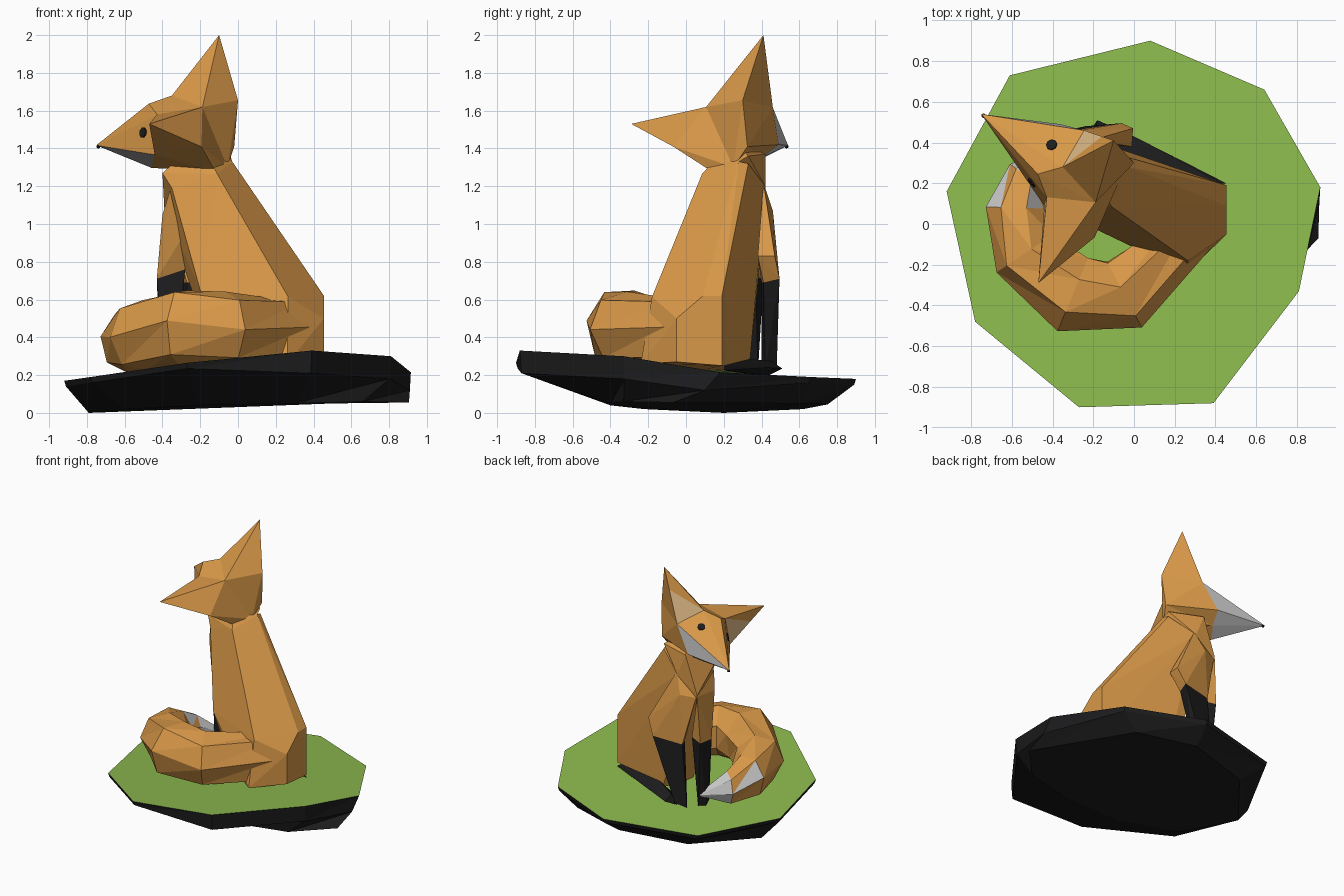
import bpy, bmesh, math
from mathutils import Vector

if "Cube" in bpy.data.objects:
    bpy.data.objects.remove(bpy.data.objects["Cube"])

def material(name, rgb):
    m = bpy.data.materials.new(name)
    m.diffuse_color = (*rgb, 1)
    m.use_nodes = True
    m.node_tree.nodes["Principled BSDF"].inputs["Base Color"].default_value = m.diffuse_color
    return m

ORANGE = material("orange fur", (0.69, 0.315, 0.065))
BLACK = material("black", (0.012, 0.012, 0.013))
WHITE = material("white fur", (0.72, 0.72, 0.72))
CREAM = material("inner ear", (0.78, 0.52, 0.26))
GREEN = material("grass", (0.26, 0.49, 0.075))

def finish(bm, name, mats):
    bmesh.ops.remove_doubles(bm, verts=bm.verts[:], dist=0.0005)
    bmesh.ops.recalc_face_normals(bm, faces=bm.faces[:])
    me = bpy.data.meshes.new(name)
    bm.to_mesh(me)
    bm.free()
    for m in mats:
        me.materials.append(m)
    ob = bpy.data.objects.new(name, me)
    bpy.context.collection.objects.link(ob)
    return ob

def hull(name, pts, mat):
    """Faceted convex block around a few points."""
    bm = bmesh.new()
    vs = [bm.verts.new(p) for p in pts]
    bmesh.ops.convex_hull(bm, input=vs)
    loose = [v for v in bm.verts if not v.link_faces]
    bmesh.ops.delete(bm, geom=loose, context='VERTS')
    return finish(bm, name, [mat])

def loft(name, rings, mats, pick):
    """Skin closed rings; pick(ring, side) gives the material index, -1/-2 rings are caps."""
    bm = bmesh.new()
    rows = [[bm.verts.new(p) for p in ring] for ring in rings]
    n = len(rows[0])
    for i in range(len(rows) - 1):
        for j in range(n):
            k = (j + 1) % n
            a, b, c, d = rows[i][j], rows[i][k], rows[i + 1][k], rows[i + 1][j]
            bm.faces.new((a, b, c)).material_index = pick(i, 2 * j)
            bm.faces.new((a, c, d)).material_index = pick(i, 2 * j + 1)
    bm.faces.new(rows[0]).material_index = pick(-1, 0)
    bm.faces.new(rows[-1]).material_index = pick(-2, 0)
    return finish(bm, name, mats)

# --- Ground slab: grass top over dark rock
top = [(0.08, 0.90, 0.18), (0.64, 0.66, 0.19), (0.915, 0.18, 0.215), (0.81, -0.33, 0.30),
       (0.39, -0.88, 0.33), (-0.27, -0.90, 0.265), (-0.78, -0.48, 0.19),
       (-0.92, 0.16, 0.17), (-0.61, 0.73, 0.17)]
mid = [(x * 0.99, y * 0.99, z - (0.12 if y < 0 < x else 0.03)) for x, y, z in top]
mid[2] = (0.91, 0.10, 0.12)
low = [(0.05, 0.75, 0.045), (0.50, 0.62, 0.05), (0.905, -0.07, 0.055), (0.66, -0.33, 0.06),
       (0.30, -0.40, 0.05), (-0.20, -0.40, 0.04), (-0.60, -0.22, 0.02),
       (-0.79, 0.20, 0.0), (-0.45, 0.62, 0.02)]
loft("ground_slab", [top, mid, low], [BLACK, GREEN], lambda i, s: 1 if i == -1 else 0)

# --- Torso: neck, hips and base points
hull("torso", [
    (-0.03, 0.28, 1.33), (-0.11, 0.085, 1.265), (-0.35, 0.16, 1.19), (-0.39, 0.42, 1.08),
    (-0.22, 0.42, 1.20), (-0.04, 0.33, 1.32),
    (0.455, 0.19, 0.62), (0.455, 0.09, 0.62), (0.265, -0.18, 0.615), (-0.20, -0.02, 0.65),
    (0.455, 0.19, 0.25), (0.455, -0.05, 0.27), (0.455, -0.05, 0.50), (0.26, -0.24, 0.26),
    (-0.10, 0.06, 0.22), (-0.03, 0.335, 0.24)], ORANGE)
hull("neck", [
    (-0.03, 0.28, 1.33), (-0.11, 0.085, 1.265), (-0.35, 0.16, 1.19), (-0.39, 0.42, 1.08),
    (-0.22, 0.42, 1.20), (-0.04, 0.33, 1.36), (-0.40, 0.20, 1.27), (-0.29, 0.42, 1.37),
    (-0.20, 0.25, 1.45)], ORANGE)

# --- Front legs: furry upper part and dark lower part share the wrist ring
wrist_a = [(-0.06, 0.495, 0.71), (-0.08, 0.41, 0.69), (-0.29, 0.46, 0.69), (-0.27, 0.40, 0.69)]
wrist_b = [(-0.41, 0.41, 0.71), (-0.43, 0.30, 0.71), (-0.28, 0.27, 0.76), (-0.31, 0.37, 0.72)]
legs = {
    "left": (wrist_a,
             [(-0.21, 0.41, 1.22), (-0.27, 0.46, 1.07), (-0.38, 0.42, 1.06),
              (-0.005, 0.47, 0.83), (-0.01, 0.38, 0.83)],
             [(-0.24, 0.48, 0.23), (-0.21, 0.42, 0.23), (-0.33, 0.46, 0.21), (-0.29, 0.40, 0.21)]),
    "right": (wrist_b,
              [(-0.36, 0.17, 1.18), (-0.39, 0.42, 1.07), (-0.30, 0.20, 0.92), (-0.40, 0.22, 1.05)],
              [(-0.41, 0.34, 0.20), (-0.37, 0.38, 0.20), (-0.33, 0.28, 0.20), (-0.38, 0.26, 0.20)])}
for side, (wrist, shoulder, paw) in legs.items():
    hull("front_leg_upper_" + side, shoulder + wrist, ORANGE)
    hull("front_leg_lower_" + side, wrist + paw, BLACK)

# --- Long hind foot lying beside the haunch
hull("hind_foot", [
    (0.45, 0.20, 0.225), (0.42, 0.20, 0.25), (-0.02, 0.34, 0.285), (0.0, 0.43, 0.24),
    (-0.18, 0.51, 0.235), (-0.23, 0.44, 0.20), (-0.19, 0.45, 0.275), (-0.08, 0.30, 0.21)], BLACK)

# --- Tail: rings swept round the body, white at the end
path = [((0.30, -0.03, 0.42), 0.12, 0.19), ((-0.05, -0.34, 0.45), 0.19, 0.195),
        ((-0.30, -0.345, 0.45), 0.20, 0.215), ((-0.53, -0.14, 0.41), 0.175, 0.19),
        ((-0.585, 0.08, 0.375), 0.145, 0.165), ((-0.52, 0.23, 0.33), 0.11, 0.12),
        ((-0.375, 0.37, 0.29), 0.012, 0.012)]
rings = []
for i, (c, w, h) in enumerate(path):
    c = Vector(c)
    t = Vector(path[min(i + 1, len(path) - 1)][0]) - Vector(path[max(i - 1, 0)][0])
    t.z = 0
    out = t.normalized().cross(Vector((0, 0, 1)))
    rings.append([c + out * w * math.cos(a) + Vector((0, 0, h * math.sin(a)))
                  for a in (2 * math.pi * (j + 0.25 * (i % 2) + 0.3) / 7 for j in range(7))])
loft("tail", rings, [ORANGE, WHITE],
     lambda i, s: 1 if i == 5 or i == -2 or (i == 4 and s % 4 == 0) else 0)

# --- Head: one half in place, mirrored across the tilted plane between the ears
normal = Vector((-0.402, -0.761, -0.511)).normalized()
centre = Vector((-0.285, 0.06, 1.765))

def flip(p):
    p = Vector(p)
    return p - 2 * (p - centre).dot(normal) * normal

def snap(p):
    return (Vector(p) + flip(p)) / 2

P = {"snout": snap((-0.74, 0.56, 1.43)), "brow": snap((-0.47, 0.25, 1.64)),
     "crown": snap((-0.20, 0.085, 1.605)), "nape": snap((-0.04, 0.28, 1.32)),
     "throat": snap((-0.40, 0.38, 1.34)),
     "inner": Vector((-0.35, 0.28, 1.68)), "outer": Vector((-0.245, 0.46, 1.615)),
     "tip": Vector((-0.10, 0.41, 2.0)), "rear": Vector((0.0, 0.30, 1.655)),
     "jaw": Vector((-0.02, 0.325, 1.41)), "cheek": Vector((-0.36, 0.49, 1.42))}
P["split"] = P["outer"].lerp(P["tip"], 0.6)
HEAD = ["snout brow inner", "snout inner outer", "brow crown inner", "tip inner split",
        "inner split outer:2", "tip crown inner", "tip rear crown", "tip split outer rear",
        "snout outer cheek:1", "snout cheek throat:1", "outer rear jaw", "outer jaw cheek",
        "rear crown nape", "rear nape jaw", "cheek jaw throat", "jaw nape throat"]
bm = bmesh.new()
for place in (Vector, flip):
    for entry in HEAD:
        names, _, mat = entry.partition(":")
        face = bm.faces.new([bm.verts.new(place(P[n])) for n in names.split()])
        face.material_index = int(mat or 0)
finish(bm, "head", [ORANGE, WHITE, CREAM])

# --- Flat eyes set on the slanted face, and the nose
face_up = (P["inner"] - P["snout"]).cross(P["outer"] - P["snout"]).normalized()
eye = Vector((-0.405, 0.39, 1.61))
eye -= (eye - P["snout"]).dot(face_up) * face_up
if face_up.z < 0:
    face_up = -face_up
side = face_up.orthogonal().normalized()
rim = [eye + h * face_up + 0.028 * (math.cos(a) * side + math.sin(a) * face_up.cross(side))
       for h in (-0.012, 0.008) for a in (math.pi * k / 4 for k in range(8))]
hull("eye_left", rim, BLACK)
hull("eye_right", [flip(p) for p in rim], BLACK)
bm = bmesh.new()
bmesh.ops.create_icosphere(bm, subdivisions=1, radius=0.012)
bmesh.ops.translate(bm, verts=bm.verts[:], vec=P["snout"] + Vector((0.012, -0.008, -0.006)))
finish(bm, "nose", [BLACK])
